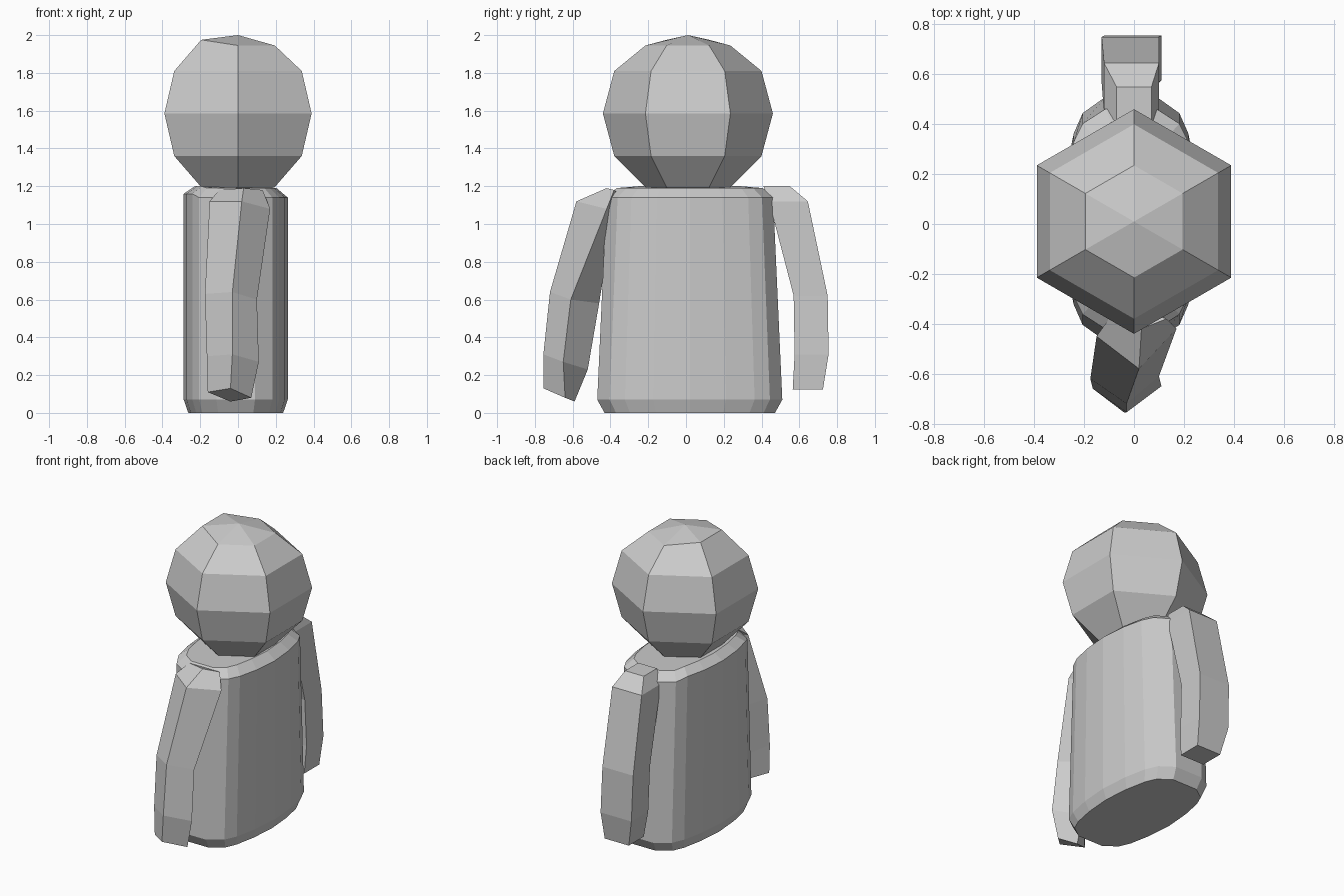
import bpy, bmesh
from math import radians

if "Cube" in bpy.data.objects:
    bpy.data.objects.remove(bpy.data.objects["Cube"])


def make_object(name, bm):
    bmesh.ops.recalc_face_normals(bm, faces=bm.faces)
    mesh = bpy.data.meshes.new(name)
    bm.to_mesh(mesh)
    bm.free()
    obj = bpy.data.objects.new(name, mesh)
    bpy.context.collection.objects.link(obj)
    return obj


def loft(name, rings):
    """Skin a stack of equal-sized rings and cap both ends."""
    bm = bmesh.new()
    loops = [[bm.verts.new(p) for p in ring] for ring in rings]
    n = len(loops[0])
    for a, b in zip(loops, loops[1:]):
        for i in range(n):
            j = (i + 1) % n
            bm.faces.new((a[i], a[j], b[j], b[i]))
    bm.faces.new(loops[0])
    bm.faces.new(loops[-1])
    return make_object(name, bm)


def box_ring(x0, x1, y0, y1, z):
    return [(x0, y0, z), (x1, y0, z), (x1, y1, z), (x0, y1, z)]


# Head: six-sided ball with a slightly flattened crown
bm = bmesh.new()
bmesh.ops.create_uvsphere(bm, u_segments=6, v_segments=6, radius=0.45)
xs = max(v.co.x for v in bm.verts)
ys = max(v.co.y for v in bm.verts)
if xs > ys:
    for v in bm.verts:
        v.co.x, v.co.y = v.co.y, v.co.x
for v in bm.verts:
    if v.co.z > 0.44:
        v.co.z = 0.415
    elif v.co.z > 0.3:
        v.co.z = 0.39 if v.co.x < -0.1 else 0.36
    v.co.y += 0.01
    v.co.z += 1.585
make_object("head", bm)

# Body: rounded slab, bevelled at both ends, tapering upwards
quarter = [(0.27, 0.0), (0.255, 0.19), (0.225, 0.34), (0.19, 0.42), (0.1, 0.485)]
half = quarter + [(-x, y) for x, y in reversed(quarter)]
outline = half + [(x, -y) for x, y in reversed(half[1:-1])]


def body_ring(sx, sy, z, left_z):
    return [(x * sx - 0.012, y * sy + 0.02, left_z if x < -0.2 else z)
            for x, y in outline]


loft("body", [
    body_ring(0.93, 0.93, 0.0, 0.0),
    body_ring(1.02, 1.01, 0.07, 0.07),
    body_ring(1.02, 0.91, 1.14, 1.16),
    body_ring(0.80, 0.80, 1.19, 1.20),
])

# Front arm: four-sided limb turned edge-on, bending outwards
loft("front_arm", [
    [(-0.10, -0.38, 1.18), (0.03, -0.42, 1.19), (0.13, -0.38, 1.18), (0.02, -0.34, 1.15)],
    [(-0.15, -0.45, 1.12), (0.02, -0.58, 1.12), (0.17, -0.42, 1.08), (0.02, -0.38, 1.08)],
    [(-0.175, -0.62, 0.63), (-0.03, -0.72, 0.64), (0.10, -0.61, 0.60), (-0.03, -0.46, 0.58)],
    [(-0.165, -0.66, 0.30), (-0.03, -0.755, 0.31), (0.11, -0.65, 0.27), (-0.03, -0.52, 0.23)],
    [(-0.16, -0.66, 0.11), (-0.04, -0.755, 0.13), (0.07, -0.64, 0.08), (-0.04, -0.59, 0.06)],
])

# Back arm: square-on limb
loft("back_arm", [
    box_ring(-0.07, 0.07, 0.41, 0.55, 1.20),
    box_ring(-0.12, 0.10, 0.44, 0.645, 1.12),
    box_ring(-0.13, 0.10, 0.57, 0.75, 0.62),
    box_ring(-0.12, 0.11, 0.575, 0.755, 0.31),
    box_ring(-0.08, 0.10, 0.565, 0.725, 0.125),
])
